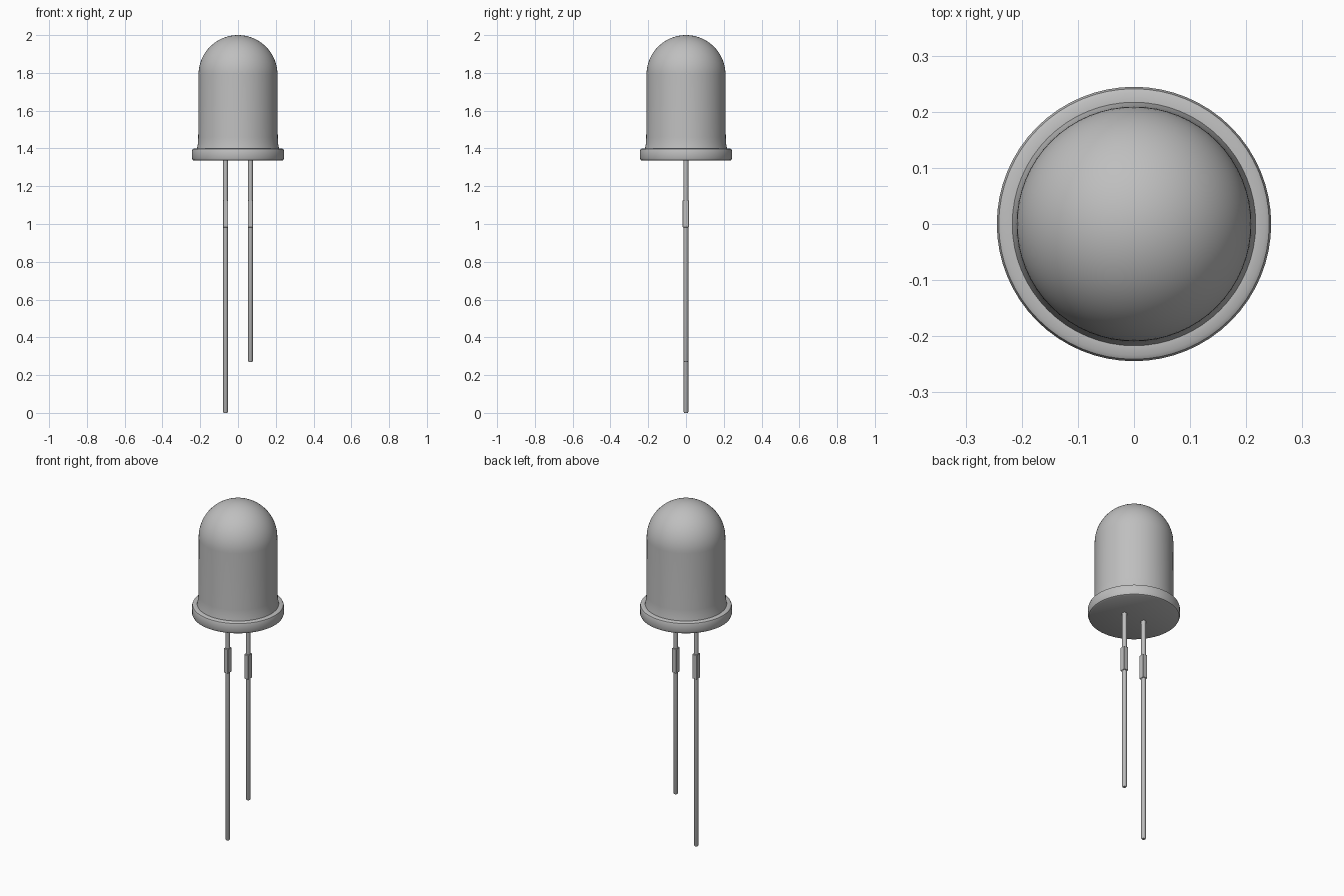
import bpy, bmesh, math

if "Cube" in bpy.data.objects:
    bpy.data.objects.remove(bpy.data.objects["Cube"])

# One plain grey for the whole model
grey = bpy.data.materials.new("plain grey")
grey.diffuse_color = (0.52, 0.52, 0.52, 1)
grey.use_nodes = True
grey.node_tree.nodes["Principled BSDF"].inputs["Base Color"].default_value = grey.diffuse_color


def finish(name, bm, angle=35):
    bmesh.ops.recalc_face_normals(bm, faces=bm.faces)
    me = bpy.data.meshes.new(name)
    bm.to_mesh(me)
    bm.free()
    me.materials.append(grey)
    ob = bpy.data.objects.new(name, me)
    bpy.context.collection.objects.link(ob)
    bpy.ops.object.select_all(action='DESELECT')
    ob.select_set(True)
    bpy.context.view_layer.objects.active = ob
    bpy.ops.object.shade_smooth_by_angle(angle=math.radians(angle))
    return ob


def lathe(name, profile, steps, x=0.0):
    """Spin a (radius, height) profile around a vertical axis at x."""
    bm = bmesh.new()
    vs = [bm.verts.new((x + r, 0, z)) for r, z in profile]
    es = [bm.edges.new(p) for p in zip(vs, vs[1:])]
    bmesh.ops.spin(bm, geom=vs + es, cent=(x, 0, 0), axis=(0, 0, 1),
                   angle=math.tau, steps=steps, use_duplicate=False)
    bmesh.ops.remove_doubles(bm, verts=bm.verts, dist=1e-5)
    return finish(name, bm)


# Lens: flat base, rounded flange, small fillet, straight wall, dome
R, SPRING, BASE, RIM = 0.209, 1.791, 1.335, 1.40
flange = [(0, BASE), (0.233, BASE), (0.240, BASE + 0.004), (0.2445, BASE + 0.015),
          (0.2445, RIM - 0.015), (0.241, RIM - 0.004), (0.234, RIM)]
wall = [(0.217, RIM), (0.2125, 1.425), (0.2105, 1.46)]
dome = [(R * math.cos(a), SPRING + R * math.sin(a))
        for a in (math.pi / 2 * i / 20 for i in range(20))] + [(0, SPRING + R)]
lathe("lens_body", flange + wall + dome, 64)

# Two wire leads with tiny chamfered tips, each with a square stop collar
W = 0.0125
for name, x, foot in (("long_lead", -0.066, 0.0), ("short_lead", 0.066, 0.27)):
    lathe(name, [(0, foot), (W - 0.003, foot), (W, foot + 0.005),
                 (W, BASE + 0.01), (0, BASE + 0.01)], 16, x)
    bm = bmesh.new()
    bmesh.ops.create_cube(bm, size=1)
    bmesh.ops.scale(bm, vec=(0.028, 0.034, 0.143), verts=bm.verts)
    bmesh.ops.translate(bm, vec=(x, -0.001, 1.054), verts=bm.verts)
    bmesh.ops.bevel(bm, geom=bm.edges[:], offset=0.002, segments=1, affect='EDGES')
    finish(name + "_collar", bm, 20)
